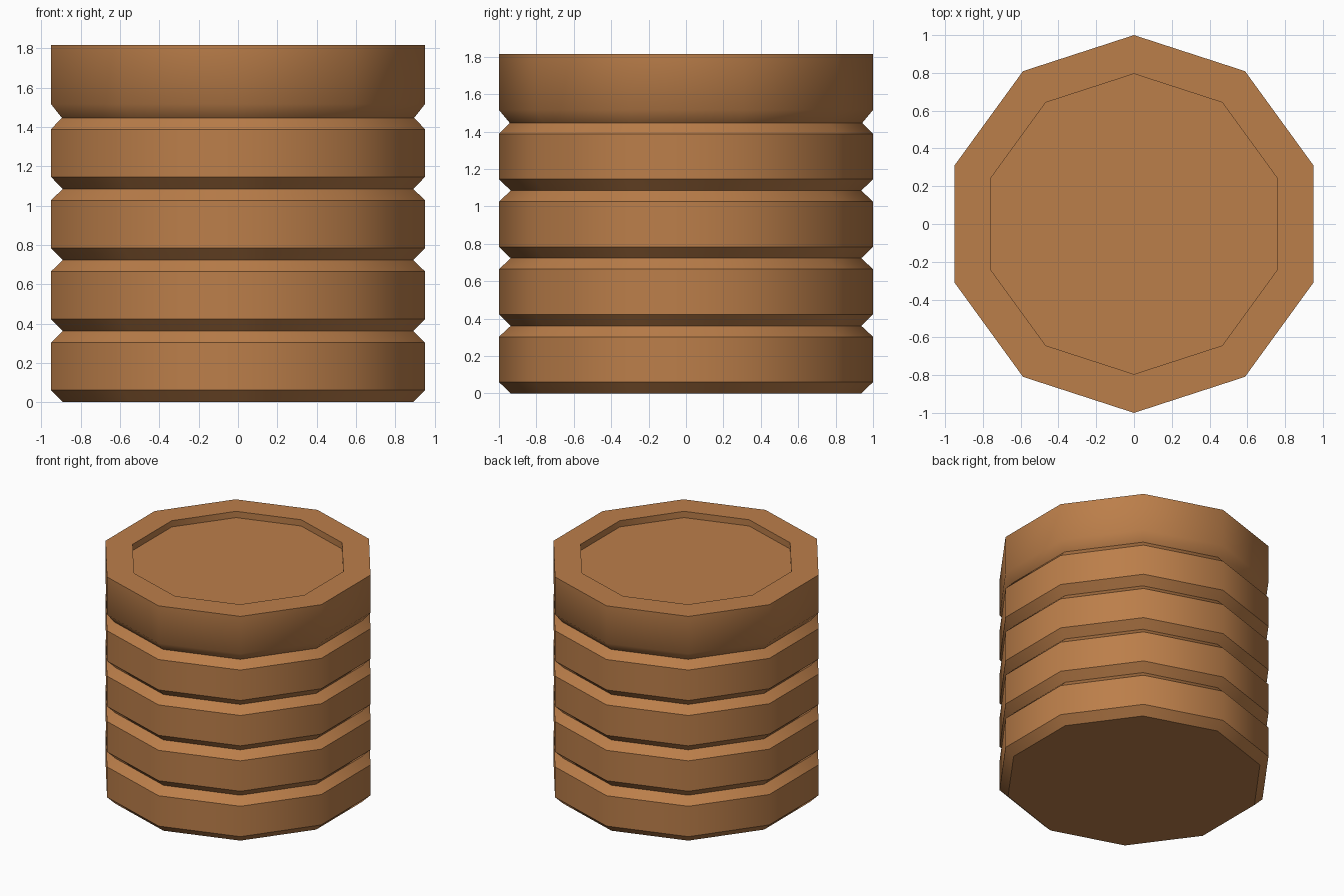
import bpy, bmesh, math

if "Cube" in bpy.data.objects:
    bpy.data.objects.remove(bpy.data.objects["Cube"])

SIDES = 10
COINS = 5
PITCH = 0.3615

copper = bpy.data.materials.new("copper brown")
copper.diffuse_color = (0.50, 0.21, 0.068, 1)
copper.use_nodes = True
copper.node_tree.nodes["Principled BSDF"].inputs["Base Color"].default_value = copper.diffuse_color

# Profile of the stack: chamfered coins, the last with a raised rim
profile = []
for i in range(COINS - 1):
    z = i * PITCH
    profile += [(0.937, z), (1.0, z + 0.061), (1.0, z + 0.303)]
z = (COINS - 1) * PITCH
TOP = 1.815
profile += [(0.942, z), (1.0, z + 0.07), (1.0, TOP), (0.795, TOP), (0.795, TOP - 0.05)]

# Turn the profile into ten-sided rings, with a corner on the y axis
bm = bmesh.new()
rings = []
for r, h in profile:
    rings.append([bm.verts.new((r * math.sin(a), -r * math.cos(a), h))
                  for a in (2 * math.pi * k / SIDES for k in range(SIDES))])
for low, high in zip(rings, rings[1:]):
    for k in range(SIDES):
        n = (k + 1) % SIDES
        bm.faces.new((low[k], low[n], high[n], high[k]))

# Flat underside and recessed top face
bm.faces.new(rings[0][::-1])
bm.faces.new(rings[-1])
bmesh.ops.recalc_face_normals(bm, faces=bm.faces)

mesh = bpy.data.meshes.new("coin_stack")
bm.to_mesh(mesh)
bm.free()
mesh.materials.append(copper)
stack = bpy.data.objects.new("coin_stack", mesh)
bpy.context.collection.objects.link(stack)

# Soft around the sides, sharp at chamfers and rims
bpy.context.view_layer.objects.active = stack
stack.select_set(True)
bpy.ops.object.shade_smooth_by_angle(angle=math.radians(40))
